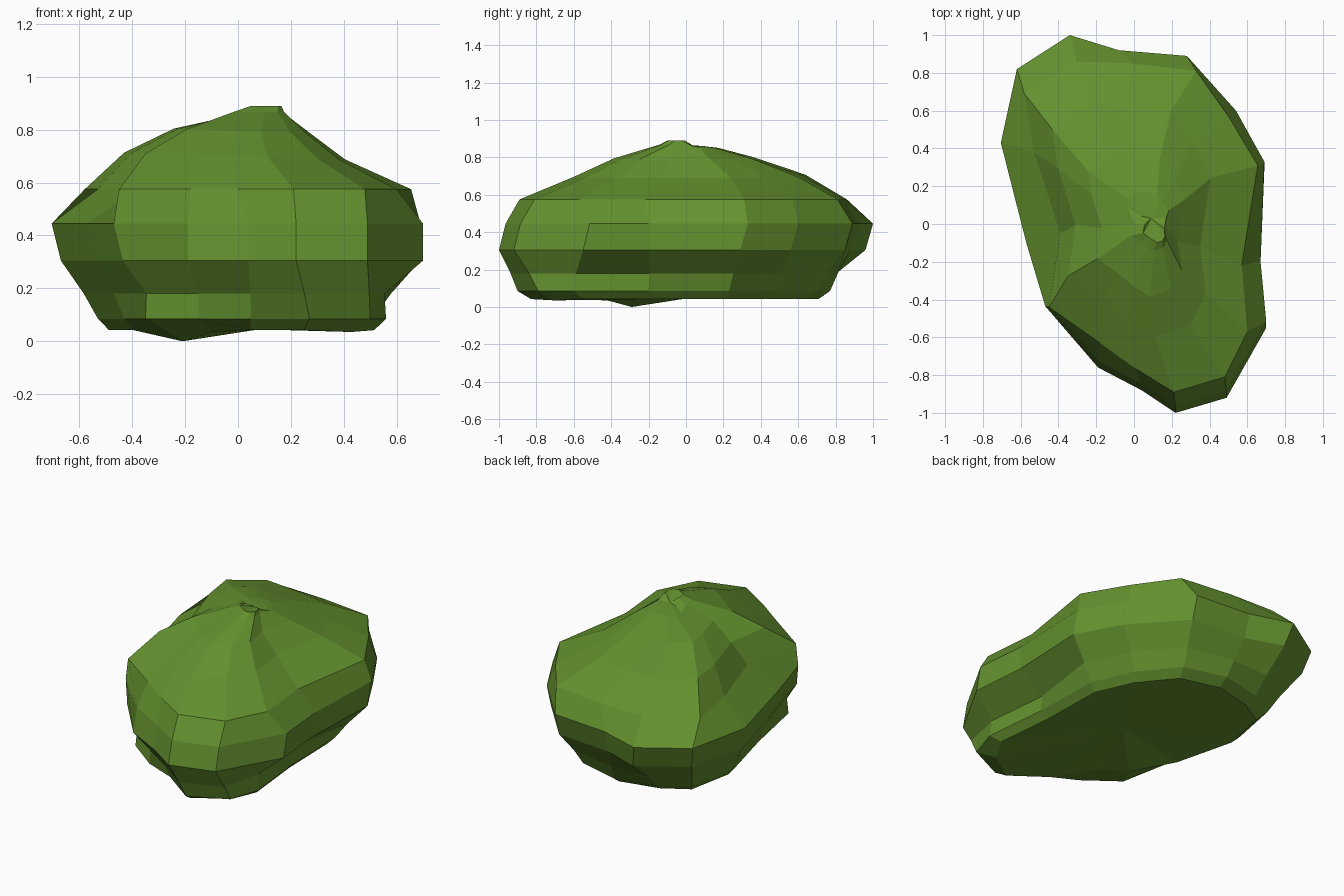
import bpy, bmesh, random

if "Cube" in bpy.data.objects:
    bpy.data.objects.remove(bpy.data.objects["Cube"])
random.seed(4)

# Plan outlines of the three main rings, starting at the back left
BELT = [(-.34, 1), (-.08, .92), (.28, .89), (.54, .60), (.69, .33), (.67, -.2),
        (.70, -.55), (.49, -.92), (.22, -1), (.04, -.88), (-.19, -.76),
        (-.47, -.47), (-.57, -.1), (-.705, .43), (-.62, .82)]
SHOULDER = [(-.30, .86), (-.01, .85), (.33, .81), (.50, .57), (.655, .31), (.57, -.22),
            (.60, -.57), (.48, -.81), (.21, -.89), (0, -.76), (-.18, -.63),
            (-.45, -.44), (-.39, -.05), (-.53, .38), (-.58, .69)]
FOOT = [(-.30, .71), (-.04, .77), (.22, .70), (.40, .48), (.51, .23), (.52, -.2),
        (.56, -.60), (.50, -.79), (.27, -.90), (.05, -.74), (-.15, -.66),
        (-.35, -.51), (-.43, -.1), (-.53, .30), (-.47, .61)]


def toward(points, centre, s, jitter=0.0):
    """Shrink an outline toward a centre, with a little irregularity."""
    out = []
    for x, y in points:
        k = s * (1 + random.uniform(-jitter, jitter))
        out.append((centre[0] + (x - centre[0]) * k, centre[1] + (y - centre[1]) * k))
    return out


def blend(a, b, t):
    return [(p[0] + (q[0] - p[0]) * t, p[1] + (q[1] - p[1]) * t) for p, q in zip(a, b)]


def level(points, z, tilt=0.0):
    """Lift an outline to height z, optionally higher on the left."""
    return [(x, y, z - tilt * x) for x, y in points]


# Lower belt leans forward, upper belt leans back
low_belt = [(x + (.035 if x < -.3 else 0), y - (.04 if y > 0 else 0)) for x, y in BELT]
high_belt = [(x, y + (.035 if y < -.3 else 0)) for x, y in BELT]

# Skirt tucks in above the flared corners of the foot
skirt = blend(low_belt, FOOT, .62)
for i in (5, 6, 10, 11):
    skirt[i] = (FOOT[i][0] * .99, FOOT[i][1] * .98)

# Underside ring, with its lowest corner tucked in at the front left
base = level(toward(FOOT, (0, 0), .92), .042)
base[11] = (-.21, -.29, 0)
base[10] = (-.10, -.42, .035)
base[7] = (.43, -.70, .035)

rings = [
    base,
    level(FOOT, .085),
    level(skirt, .18),
    level(low_belt, .305),
    level(high_belt, .445),
    level(SHOULDER, .575),
    level(toward(SHOULDER, (-.12, .10), .69, .03), .70, .03),
    level(toward(SHOULDER, (-.01, 0), .42, .04), .797, .03),
    [(x, y, .868 if y < .02 else .85)
     for x, y in toward(SHOULDER, (.08, .02), .18, .05)],
    [(x, y, .89 if y < .02 else .86)
     for x, y in toward(SHOULDER, (.11, 0), .11)],
]

bm = bmesh.new()
loops = [[bm.verts.new(p) for p in ring] for ring in rings]
n = len(BELT)
for a, b in zip(loops, loops[1:]):
    for i in range(n):
        j = (i + 1) % n
        bm.faces.new((a[i], a[j], b[j], b[i]))
# Close the underside and the shallow dimple on the crown
for loop, tip in ((loops[0], (.08, .0, .045)), (loops[-1], (.09, .03, .865))):
    v = bm.verts.new(tip)
    for i in range(n):
        bm.faces.new((loop[i], loop[(i + 1) % n], v))
bmesh.ops.recalc_face_normals(bm, faces=bm.faces)

mesh = bpy.data.meshes.new("bush")
bm.to_mesh(mesh)
bm.free()
bush = bpy.data.objects.new("bush", mesh)
bpy.context.collection.objects.link(bush)

green = bpy.data.materials.new("leaf green")
green.diffuse_color = (.127, .283, .028, 1)
green.use_nodes = True
green.node_tree.nodes["Principled BSDF"].inputs["Base Color"].default_value = green.diffuse_color
mesh.materials.append(green)
